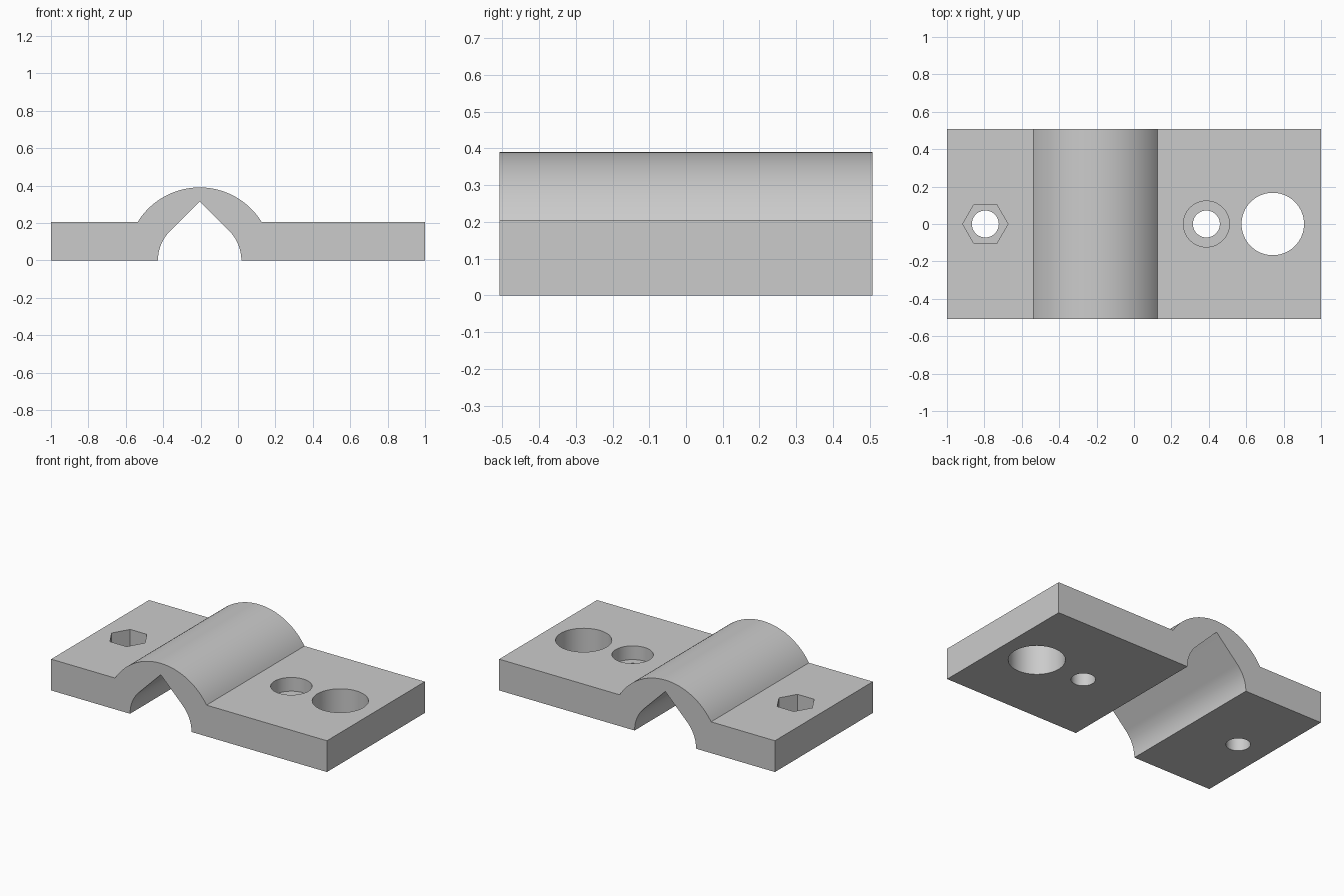
import bpy, bmesh, math

if "Cube" in bpy.data.objects:
    bpy.data.objects.remove(bpy.data.objects["Cube"])

CX = -0.205          # centre of the pipe saddle
OUTER, INNER = 0.39, 0.223
THICK, HALF_Y = 0.205, 0.507

grey = bpy.data.materials.new("light grey")
grey.diffuse_color = (0.6, 0.6, 0.6, 1)
grey.use_nodes = True
grey.node_tree.nodes["Principled BSDF"].inputs["Base Color"].default_value = grey.diffuse_color


def extrude(name, points, axis, lo, hi):
    """Prism from a 2D outline; axis 'y' uses (x, z), axis 'z' uses (x, y)."""
    place = (lambda p, t: (p[0], t, p[1])) if axis == 'y' else (lambda p, t: (p[0], p[1], t))
    bm = bmesh.new()
    face = bm.faces.new([bm.verts.new(place(p, lo)) for p in points])
    moved = bmesh.ops.extrude_face_region(bm, geom=[face])['geom']
    shift = (0, hi - lo, 0) if axis == 'y' else (0, 0, hi - lo)
    bmesh.ops.translate(bm, vec=shift, verts=[g for g in moved if isinstance(g, bmesh.types.BMVert)])
    bmesh.ops.recalc_face_normals(bm, faces=bm.faces)
    mesh = bpy.data.meshes.new(name)
    bm.to_mesh(mesh)
    bm.free()
    obj = bpy.data.objects.new(name, mesh)
    bpy.context.collection.objects.link(obj)
    mesh.materials.append(grey)
    return obj


def arc(r, a0, a1, n):
    angles = [a0 + (a1 - a0) * i / n for i in range(n + 1)]
    return [(CX + r * math.cos(a), r * math.sin(a)) for a in angles]


# Clamp body: flat flanges, arched saddle, pointed channel underneath
rise = math.asin(THICK / OUTER)
profile = [(1, 0), (1, THICK)]
profile += arc(OUTER, rise, math.pi - rise, 48)
profile += [(-1, THICK), (-1, 0)]
profile += arc(INNER, math.pi, math.pi * 0.75, 16)
profile += [(CX, INNER * math.sqrt(2))]
profile += arc(INNER, math.pi * 0.25, 0, 16)
body = extrude("clamp_body", profile, 'y', -HALF_Y, HALF_Y)

# Cutters: name, x, radius, sides, bottom height
holes = [("nut_bolt_hole", -0.795, 0.072, 48, -0.1),
         ("nut_pocket", -0.795, 0.121, 6, 0.09),
         ("head_bolt_hole", 0.387, 0.072, 48, -0.1),
         ("head_counterbore", 0.387, 0.123, 64, 0.115),
         ("large_hole", 0.742, 0.167, 64, -0.1)]
for name, x, r, n, bottom in holes:
    ring = [(x + r * math.cos(2 * math.pi * i / n), r * math.sin(2 * math.pi * i / n)) for i in range(n)]
    cutter = extrude(name + "_cutter", ring, 'z', bottom, 0.5)
    mod = body.modifiers.new(name, 'BOOLEAN')
    mod.operation = 'DIFFERENCE'
    mod.solver = 'EXACT'
    mod.object = cutter
    # Apply each cut, then drop its cutter
    bpy.context.view_layer.objects.active = body
    bpy.ops.object.modifier_apply(modifier=name)
    bpy.data.objects.remove(cutter)

# Smooth curved walls, keep edges sharp
body.select_set(True)
bpy.context.view_layer.objects.active = body
bpy.ops.object.shade_smooth_by_angle(angle=math.radians(25))
